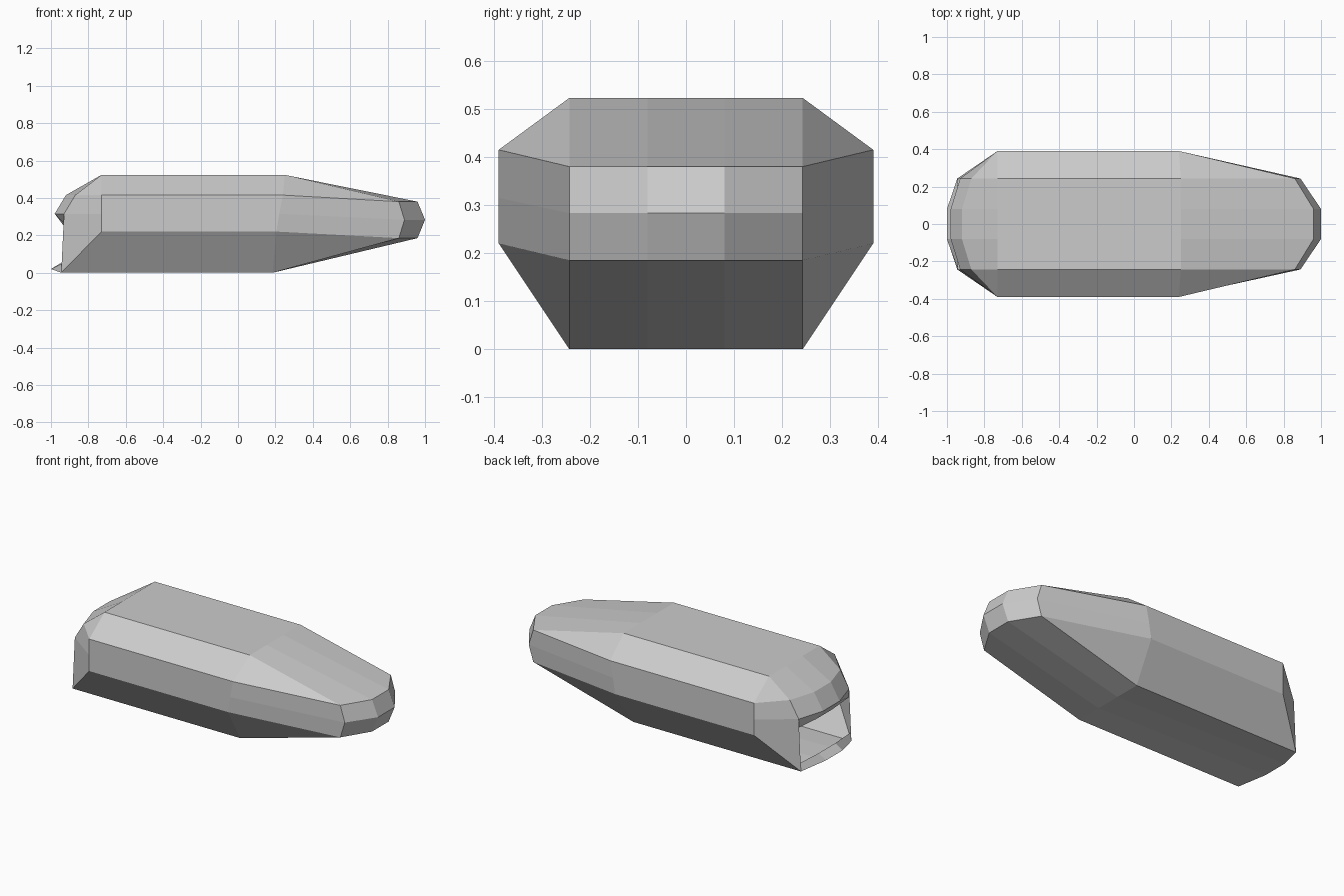
import bpy
import bmesh

if "Cube" in bpy.data.objects:
    bpy.data.objects.remove(bpy.data.objects["Cube"], do_unlink=True)

# Plain grey shell colour
grey = bpy.data.materials.new("light_grey")
grey.use_nodes = True
colour = (0.6, 0.6, 0.6, 1)
grey.diffuse_color = colour
grey.node_tree.nodes["Principled BSDF"].inputs["Base Color"].default_value = colour

# Half-widths of the centre strip, the flats and the sides
C, F, S = 0.08, 0.243, 0.39
bm = bmesh.new()


def flip(points):
    return [(x, -y, z) for x, y, z in points]


def loft(rows, closed=False):
    """Join consecutive rows of points, skipping collapsed corners."""
    for a, b in zip(rows, rows[1:]):
        for i in range(len(a) if closed else len(a) - 1):
            j = (i + 1) % len(a)
            corners = list(dict.fromkeys([a[i], a[j], b[j], b[i]]))
            if len(corners) > 2:
                bm.faces.new([bm.verts.new(p) for p in corners])


def across(half):
    """Continue a row over the centre line to the other side."""
    return half + flip(half)[::-1]


# Body: octagonal rings at the rear, the shoulder and the nose
rear = [(-0.73, C, 0.523), (-0.73, F, 0.523), (-0.73, S, 0.415),
        (-0.73, S, 0.315), (-0.73, S, 0.22), (-0.945, F, 0), (-1, C, 0.02)]
shoulder = [(0.25, C, 0.523), (0.25, F, 0.523), (0.24, S, 0.415),
            (0.22, S, 0.315), (0.205, S, 0.22), (0.185, F, 0), (0.185, C, 0)]
nose_top = [(0.86, F, 0.38), (0.96, C, 0.38)]
nose_mid = [(0.89, F, 0.283), (1, C, 0.283)]
nose_low = [(0.86, F, 0.185), (0.96, C, 0.185)]
nose = [nose_top[1], nose_top[0], nose_top[0], nose_mid[0],
        nose_low[0], nose_low[0], nose_low[1]]
loft([across(r) for r in (rear, shoulder, nose)], closed=True)

# Nose cap
loft([across(r) for r in (nose_top, nose_mid, nose_low)])

# Rear hood with its inward lip
hood_high = [(-0.87, F, 0.415), (-0.92, C, 0.415)]
hood_low = [(-0.93, F, 0.315), (-0.98, C, 0.315)]
hood_lip = [(-0.925, F, 0.26), (-0.935, C, 0.255)]
loft([across(r) for r in (rear[1::-1], hood_high, hood_low, hood_lip)])

# Angled cheeks beside the rear opening
cheek = [rear[1], hood_high[0], hood_low[0], rear[5]]
for side in (list, flip):
    loft([side(rear[1:5]), side(cheek)])

# Curled lower lip of the opening
lower_lip = [(-0.94, F, 0.05), (-0.95, C, 0.05)]
loft([across(r) for r in (rear[5:], lower_lip)])

bmesh.ops.remove_doubles(bm, verts=bm.verts, dist=0.0001)
bmesh.ops.recalc_face_normals(bm, faces=bm.faces)
mesh = bpy.data.meshes.new("hollow_shell")
bm.to_mesh(mesh)
bm.free()
mesh.materials.append(grey)
shell = bpy.data.objects.new("hollow_shell", mesh)
bpy.context.collection.objects.link(shell)
